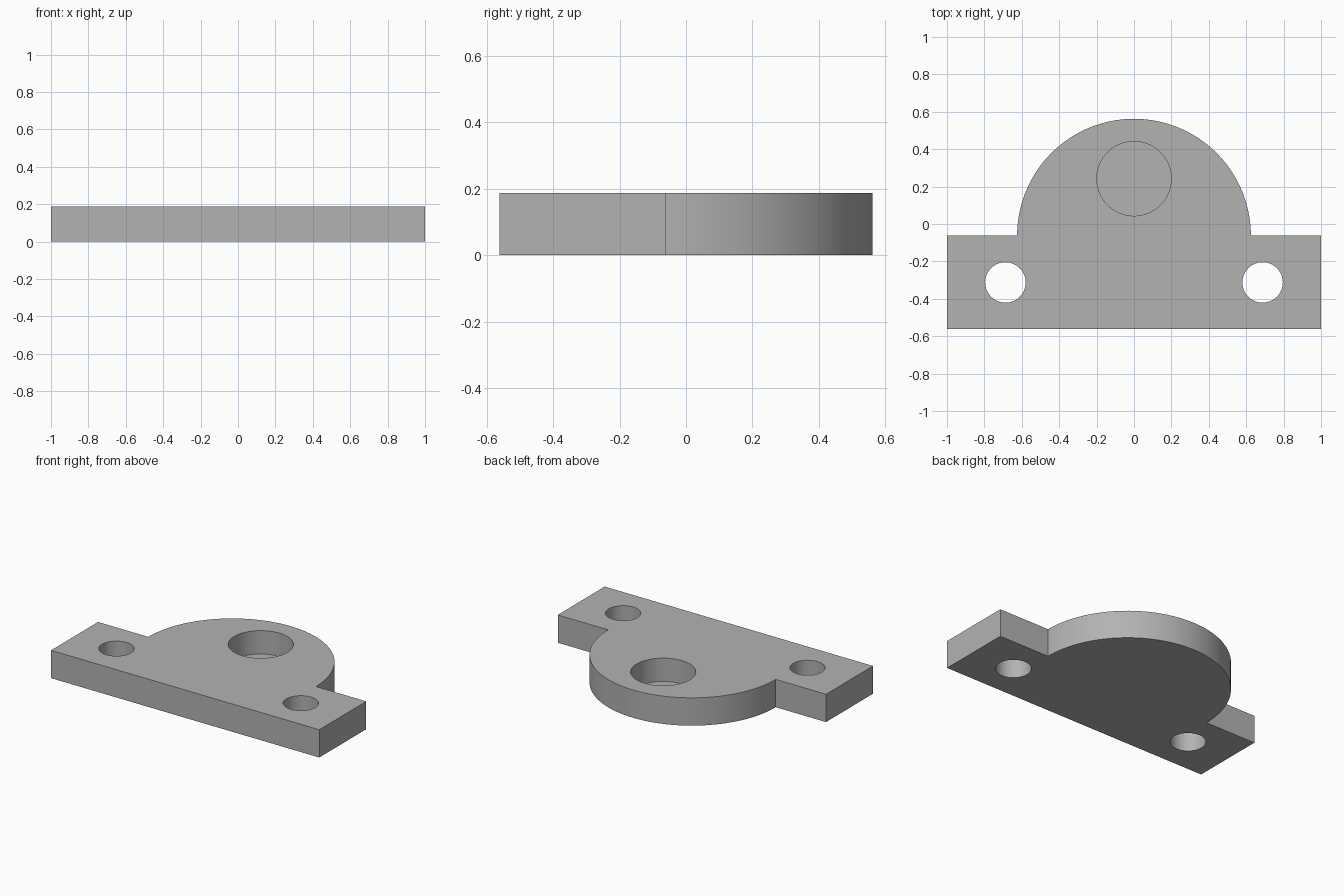
import bpy, bmesh, math

if "Cube" in bpy.data.objects:
    bpy.data.objects.remove(bpy.data.objects["Cube"])

H = 0.1875            # plate thickness
R = 0.625             # radius of the rounded back
BACK, FRONT = -0.0625, -0.5625

grey = bpy.data.materials.new("plain grey")
grey.diffuse_color = (0.45, 0.45, 0.45, 1)
grey.use_nodes = True
grey.node_tree.nodes["Principled BSDF"].inputs["Base Color"].default_value = grey.diffuse_color


def prism(name, points, z0, z1):
    """Closed solid made by raising a flat outline from z0 to z1."""
    bm = bmesh.new()
    face = bm.faces.new([bm.verts.new((x, y, z0)) for x, y in points])
    raised = bmesh.ops.extrude_face_region(bm, geom=[face])["geom"]
    bmesh.ops.translate(bm, vec=(0, 0, z1 - z0),
                        verts=[v for v in raised if isinstance(v, bmesh.types.BMVert)])
    bmesh.ops.recalc_face_normals(bm, faces=bm.faces)
    mesh = bpy.data.meshes.new(name)
    bm.to_mesh(mesh)
    bm.free()
    mesh.materials.append(grey)
    obj = bpy.data.objects.new(name, mesh)
    bpy.context.collection.objects.link(obj)
    return obj


def arc(cx, cy, r, sweep, n):
    return [(cx + r * math.cos(sweep * i / n), cy + r * math.sin(sweep * i / n))
            for i in range(n + 1)]


# Plate: straight mounting bar with a half-round back
outline = [(-1, FRONT), (1, FRONT), (1, BACK)]
outline += arc(0, BACK, R, math.pi, 64) + [(-1, BACK)]
plate = prism("mounting_plate", outline, 0, H)

# Two through holes for bolts and one blind round pocket
holes = [("left_bolt_hole", -0.6875, -0.3125, 0.108, -0.1),
         ("right_bolt_hole", 0.6875, -0.3125, 0.108, -0.1),
         ("round_pocket", 0, 0.2425, 0.199, 0.03)]
cutters = []
for name, x, y, r, floor in holes:
    cutter = prism(name + "_cutter", arc(x, y, r, 2 * math.pi, 64)[:-1], floor, H + 0.1)
    cutter.hide_render = True
    cutters.append(cutter)
    cut = plate.modifiers.new(name, 'BOOLEAN')
    cut.operation = 'DIFFERENCE'
    cut.solver = 'EXACT'
    cut.object = cutter

# Apply the cuts, remove the cutters, smooth the round walls
bpy.context.view_layer.objects.active = plate
plate.select_set(True)
for mod in list(plate.modifiers):
    bpy.ops.object.modifier_apply(modifier=mod.name)
for cutter in cutters:
    bpy.data.objects.remove(cutter)
bpy.ops.object.shade_smooth_by_angle(angle=math.radians(30))
